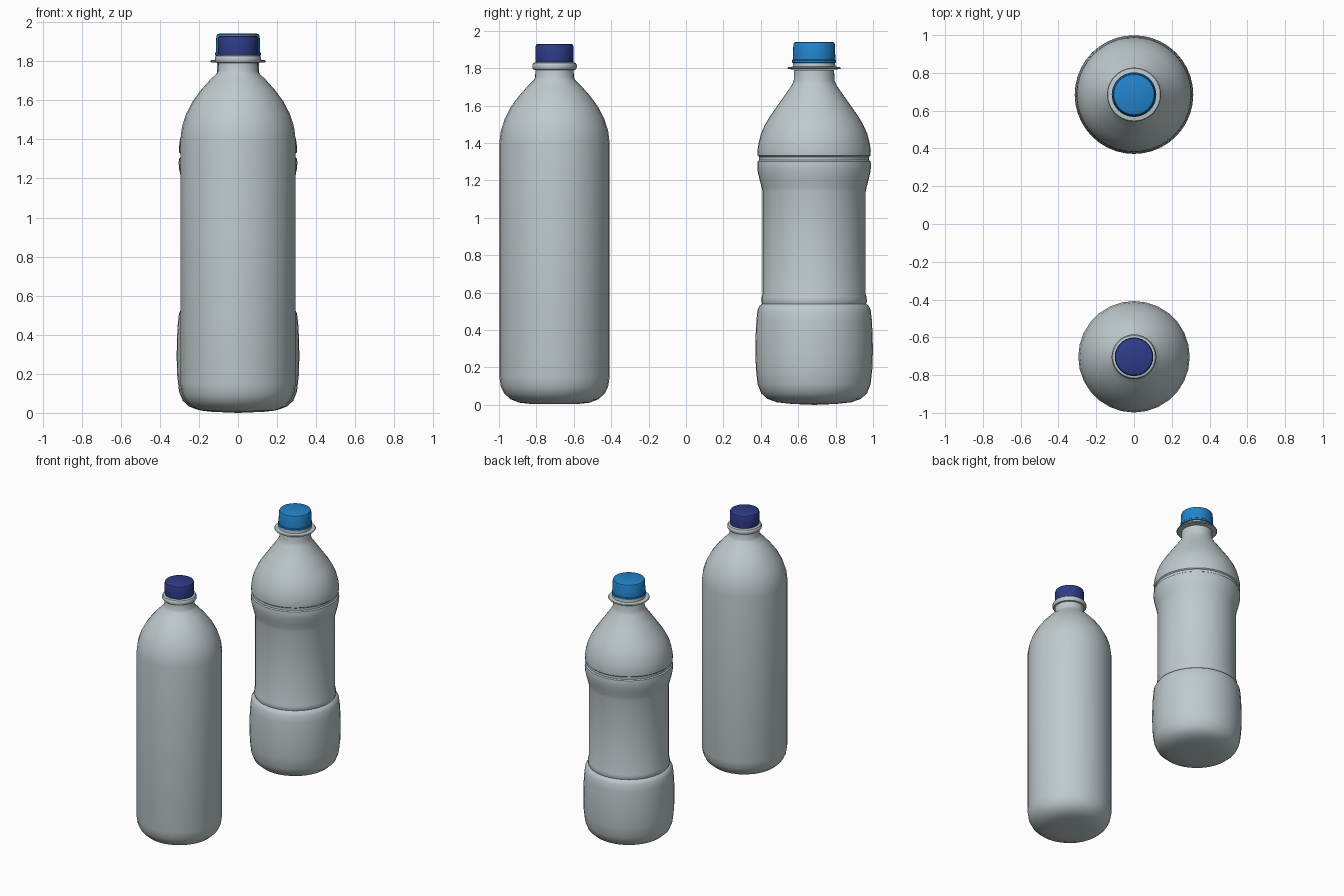
import bpy, bmesh, math


def material(name, rgb):
    m = bpy.data.materials.new(name)
    m.diffuse_color = (*rgb, 1)
    return m


plastic = material("pale grey plastic", (0.52, 0.59, 0.61))
navy = material("navy blue", (0.027, 0.045, 0.25))
sky = material("sky blue", (0.016, 0.23, 0.60))


def lathe(name, profile, y, sides, mat, angle=40):
    """Spin a (radius, z) profile round the bottle axis; radius 0 closes to a point."""
    bm = bmesh.new()
    rings = []
    for r, z in profile:
        if r == 0:
            rings.append([bm.verts.new((0, 0, z))])
        else:
            rings.append([bm.verts.new((r * math.cos(2 * math.pi * i / sides),
                                        r * math.sin(2 * math.pi * i / sides), z))
                          for i in range(sides)])
    for a, b in zip(rings, rings[1:]):
        for i in range(sides):
            j = (i + 1) % sides
            if len(a) == 1:
                bm.faces.new((a[0], b[j], b[i]))
            elif len(b) == 1:
                bm.faces.new((a[i], a[j], b[0]))
            else:
                bm.faces.new((a[i], a[j], b[j], b[i]))
    bmesh.ops.recalc_face_normals(bm, faces=bm.faces)
    me = bpy.data.meshes.new(name)
    bm.to_mesh(me)
    bm.free()
    me.materials.append(mat)
    ob = bpy.data.objects.new(name, me)
    bpy.context.collection.objects.link(ob)
    ob.location.y = y
    bpy.ops.object.select_all(action='DESELECT')
    ob.select_set(True)
    bpy.context.view_layer.objects.active = ob
    bpy.ops.object.shade_smooth_by_angle(angle=math.radians(angle))
    return ob


Y1, Y2 = -0.703, 0.685

# plain bottle: rounded base, straight wall, domed shoulder, neck with bead
lathe("plain_bottle", [
    (0, 0.004), (0.12, 0.004), (0.19, 0.012), (0.235, 0.03), (0.268, 0.06),
    (0.287, 0.098), (0.295, 0.15), (0.295, 1.40), (0.287, 1.465), (0.266, 1.53),
    (0.232, 1.595), (0.188, 1.655), (0.143, 1.705), (0.112, 1.735), (0.104, 1.75),
    (0.102, 1.79), (0.113, 1.793), (0.119, 1.803), (0.119, 1.817), (0.113, 1.828),
    (0.10, 1.832), (0.09, 1.832), (0.09, 1.90)], Y1, 28, plastic)
lathe("plain_bottle_cap", [
    (0, 1.834), (0.101, 1.834), (0.102, 1.84), (0.102, 1.915), (0.098, 1.926),
    (0.09, 1.93), (0, 1.93)], Y1, 32, navy)

# contoured bottle: bulged foot, grip waist with bead, grooved shoulder
lathe("contoured_bottle", [
    (0, 0.0), (0.12, 0.005), (0.20, 0.014), (0.25, 0.032), (0.283, 0.062),
    (0.302, 0.11), (0.311, 0.19), (0.314, 0.28), (0.313, 0.37), (0.308, 0.46),
    (0.302, 0.51), (0.29, 0.532), (0.278, 0.54), (0.282, 0.553), (0.281, 0.575),
    (0.276, 0.59), (0.276, 1.14), (0.281, 1.165), (0.292, 1.205), (0.302, 1.25),
    (0.304, 1.28), (0.302, 1.302), (0.294, 1.308), (0.294, 1.326), (0.302, 1.333),
    (0.303, 1.36), (0.297, 1.40), (0.284, 1.45), (0.264, 1.495), (0.238, 1.54),
    (0.175, 1.63), (0.119, 1.71), (0.109, 1.735), (0.107, 1.79)],
    Y2, 40, plastic)
# thin neck flange and collar
lathe("contoured_bottle_neck_ring", [
    (0.10, 1.793), (0.139, 1.795), (0.143, 1.80), (0.139, 1.805), (0.114, 1.809),
    (0.112, 1.832), (0.095, 1.834), (0.095, 1.90)], Y2, 40, plastic)
lathe("contoured_bottle_cap", [
    (0, 1.828), (0.112, 1.828), (0.118, 1.831), (0.118, 1.842), (0.114, 1.846),
    (0.111, 1.928), (0.107, 1.937), (0.098, 1.941), (0, 1.941)], Y2, 40, sky)
